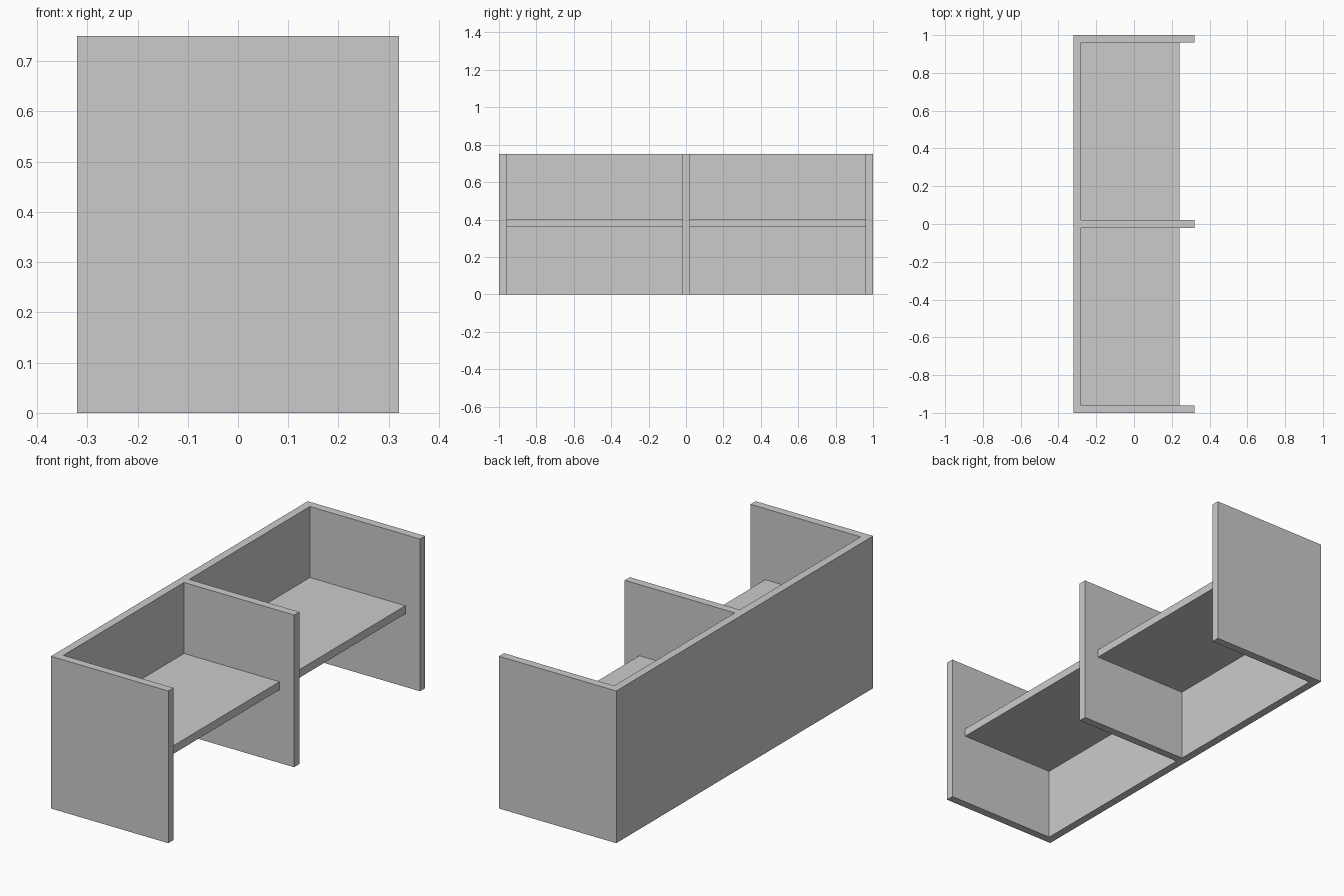
import bpy

if "Cube" in bpy.data.objects:
    bpy.data.objects.remove(bpy.data.objects["Cube"])

T = 0.04            # board thickness
BACK, FRONT = -0.32, 0.32
HEIGHT = 0.75


def board(name, x, y, z):
    """Box spanning the given (min, max) ranges."""
    spans = (x, y, z)
    bpy.ops.mesh.primitive_cube_add(size=1, location=[(a + b) / 2 for a, b in spans])
    ob = bpy.context.object
    ob.name = name
    ob.scale = [b - a for a, b in spans]
    bpy.ops.object.transform_apply(location=False, rotation=False, scale=True)
    return ob


# Long back panel, fitted between the end panels
board("back_panel", (BACK, BACK + T), (-1 + T, 1 - T), (0, HEIGHT))

# End panels run the full depth
for name, y in (("near_end_panel", -1), ("far_end_panel", 1 - T)):
    board(name, (BACK, FRONT), (y, y + T), (0, HEIGHT))

# Central divider butts against the back panel
board("centre_divider", (BACK + T, FRONT), (-T / 2, T / 2), (0, HEIGHT))

# One desktop per bay, set back from the panel edges
for name, y in (("near_desktop", (-1 + T, -T / 2)), ("far_desktop", (T / 2, 1 - T))):
    board(name, (BACK + T, 0.24), y, (0.36, 0.40))
